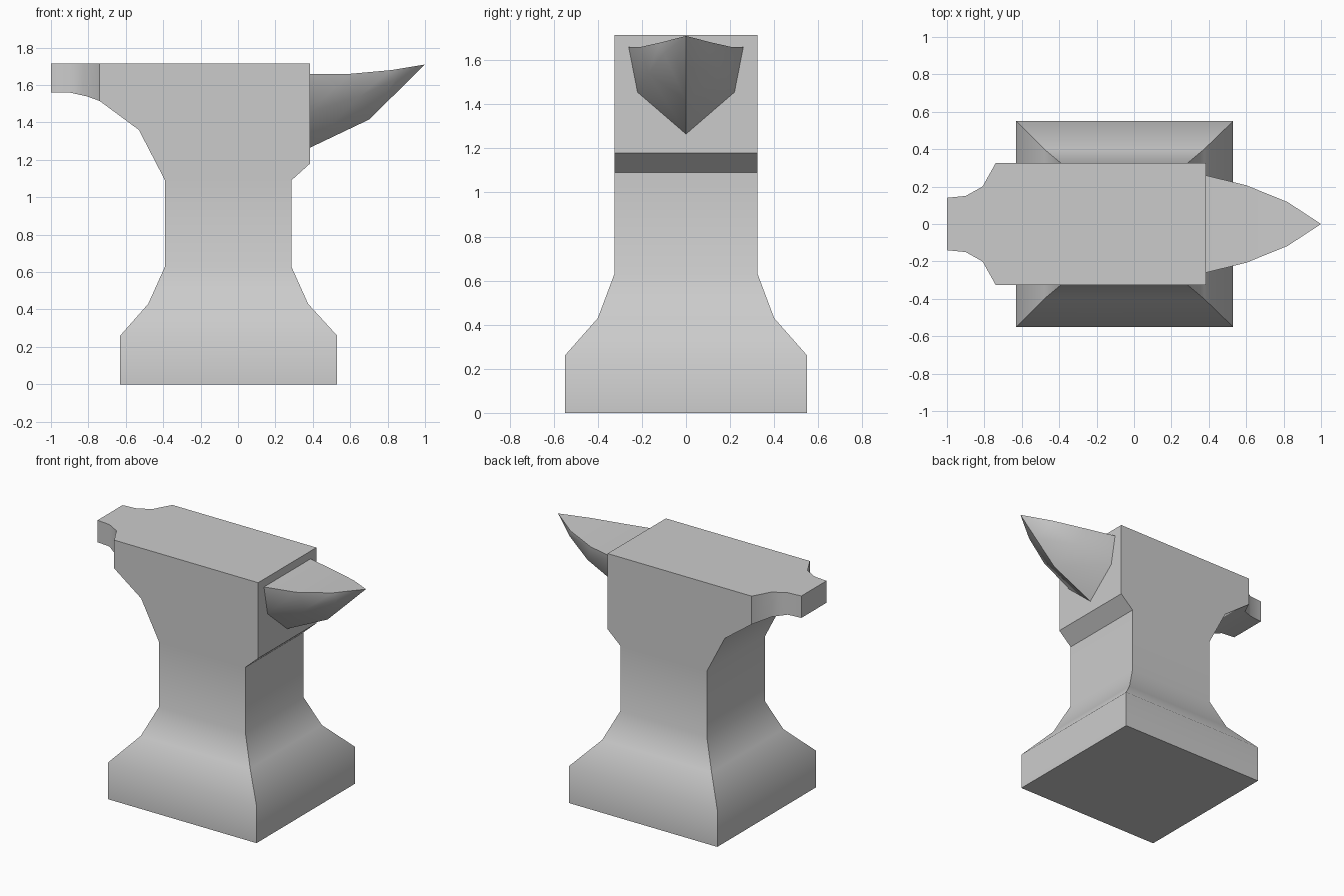
import bpy, bmesh, math

cube = bpy.data.objects.get("Cube")
if cube:
    bpy.data.objects.remove(cube, do_unlink=True)

# Plain grey metal
steel = bpy.data.materials.new("grey_steel")
steel.use_nodes = True
GREY = (0.6, 0.6, 0.6, 1)
steel.diffuse_color = GREY
steel.node_tree.nodes["Principled BSDF"].inputs["Base Color"].default_value = GREY


def bridge(bm, a, b, skip=None):
    """Join two rings of vertices with quads, leaving out one side if asked."""
    n = len(a)
    for i in range(n):
        if i != skip:
            bm.faces.new((a[i], a[(i + 1) % n], b[(i + 1) % n], b[i]))


def finish(bm, name):
    bmesh.ops.recalc_face_normals(bm, faces=bm.faces)
    mesh = bpy.data.meshes.new(name)
    bm.to_mesh(mesh)
    bm.free()
    obj = bpy.data.objects.new(name, mesh)
    bpy.context.collection.objects.link(obj)
    mesh.materials.append(steel)
    bpy.ops.object.select_all(action='DESELECT')
    obj.select_set(True)
    bpy.context.view_layer.objects.active = obj
    bpy.ops.object.shade_smooth_by_angle(angle=math.radians(45))
    return obj


# Body: foot, waist and face block as rings (left x, left z, right x, right z, half depth)
rings = [
    (-0.63, 0.0, 0.53, 0.0, 0.55),
    (-0.63, 0.26, 0.53, 0.26, 0.55),
    (-0.48, 0.43, 0.375, 0.43, 0.40),
    (-0.39, 0.63, 0.285, 0.63, 0.325),
    (-0.39, 1.09, 0.285, 1.09, 0.325),
    (-0.53, 1.36, 0.385, 1.18, 0.325),
    (-0.74, 1.515, 0.385, 1.515, 0.325),
    (-0.74, 1.715, 0.385, 1.715, 0.325),
]
bm = bmesh.new()
loops = []
for xl, zl, xr, zr, d in rings:
    loops.append([bm.verts.new(p) for p in
                  ((xl, -d, zl), (xr, -d, zr), (xr, d, zr), (xl, d, zl))])
last = len(loops) - 2
for i in range(len(loops) - 1):
    bridge(bm, loops[i], loops[i + 1], skip=3 if i == last else None)
bm.faces.new(loops[0])
bm.faces.new(loops[-1])

# Heel: narrowing tail grown from the open end (x, half depth, underside z)
lower, upper = loops[-2], loops[-1]
ring = [lower[0], lower[3], upper[3], upper[0]]
for x, d, z in ((-0.81, 0.20, 1.54), (-0.90, 0.15, 1.56), (-1.0, 0.14, 1.56)):
    new = [bm.verts.new(p) for p in
           ((x, -d, z), (x, d, z), (x, d, 1.715), (x, -d, 1.715))]
    bridge(bm, ring, new)
    ring = new
bm.faces.new(ring)
finish(bm, "anvil_body")

# Horn: top edge, flank and keel points for each section, mirrored across y
sections = [
    ((0.385, 0.26, 1.66), (0.385, 0.22, 1.455), (0.385, 0, 1.265)),
    ((0.60, 0.207, 1.66), (0.65, 0.17, 1.54), (0.70, 0, 1.415)),
    ((0.82, 0.118, 1.68), (0.84, 0.10, 1.63), (0.86, 0, 1.572)),
]
bm = bmesh.new()
loops = []
for top, flank, keel in sections:
    points = [top, flank, keel] + [(x, -y, z) for x, y, z in (flank, top)]
    loops.append([bm.verts.new(p) for p in points])
for a, b in zip(loops, loops[1:]):
    bridge(bm, a, b)
tip = bm.verts.new((1.0, 0, 1.71))
for i in range(5):
    bm.faces.new((loops[-1][i], loops[-1][(i + 1) % 5], tip))
bm.faces.new(loops[0])
finish(bm, "horn")
